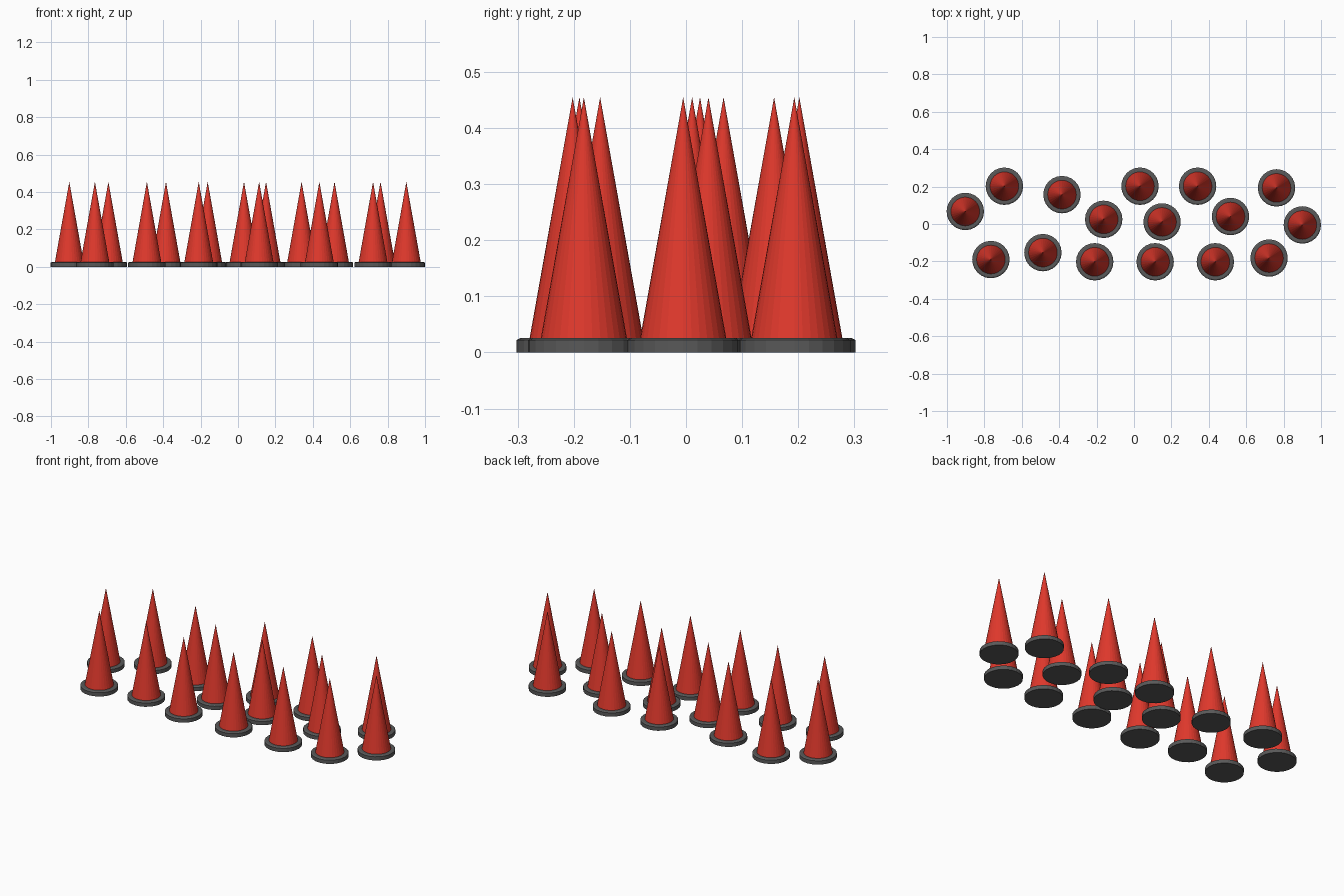
import bpy, bmesh
from math import cos, sin, tau

if "Cube" in bpy.data.objects:
    bpy.data.objects.remove(bpy.data.objects["Cube"])

def material(name, rgb):
    m = bpy.data.materials.new(name)
    m.diffuse_color = (*rgb, 1)
    m.use_nodes = True
    m.node_tree.nodes["Principled BSDF"].inputs["Base Color"].default_value = m.diffuse_color
    return m

RED = material("red", (0.75, 0.04, 0.025))
DARK = material("dark_grey", (0.1, 0.1, 0.1))

def turned(name, profile, sides, mat):
    """Closed mesh turned round z from (radius, height) points, low to high."""
    bm = bmesh.new()
    rings = []
    for r, z in profile:
        if r == 0:
            rings.append([bm.verts.new((0, 0, z))])
        else:
            rings.append([bm.verts.new((r * cos(tau * i / sides), r * sin(tau * i / sides), z))
                          for i in range(sides)])
    for a, b in zip(rings, rings[1:]):
        for i in range(sides):
            j = (i + 1) % sides
            if len(b) == 1:
                bm.faces.new((a[i], a[j], b[0]))
            else:
                bm.faces.new((a[i], a[j], b[j], b[i]))
    bm.faces.new(rings[0][::-1])
    if len(rings[-1]) > 1:
        bm.faces.new(rings[-1])
    me = bpy.data.meshes.new(name)
    bm.to_mesh(me)
    bm.free()
    me.materials.append(mat)
    return me

# shared meshes: chamfered base disc and spike
base_mesh = turned("base", [(0.1, 0), (0.1, 0.022), (0.093, 0.026)], 24, DARK)
spike_mesh = turned("spike", [(0.077, 0.024), (0, 0.455)], 32, RED)

# spike positions: front, middle and back rows
spots = [
    (-0.765, -0.19), (-0.487, -0.153), (-0.21, -0.202), (0.113, -0.202),
    (0.435, -0.202), (0.722, -0.182),
    (-0.902, 0.067), (-0.162, 0.025), (0.15, 0.011), (0.516, 0.04), (0.9, -0.005),
    (-0.693, 0.202), (-0.385, 0.157), (0.032, 0.202), (0.34, 0.202), (0.762, 0.193),
]
for n, (x, y) in enumerate(spots, 1):
    for mesh in (base_mesh, spike_mesh):
        ob = bpy.data.objects.new(f"{mesh.name}_{n}", mesh)
        ob.location = (x, y, 0)
        bpy.context.collection.objects.link(ob)
